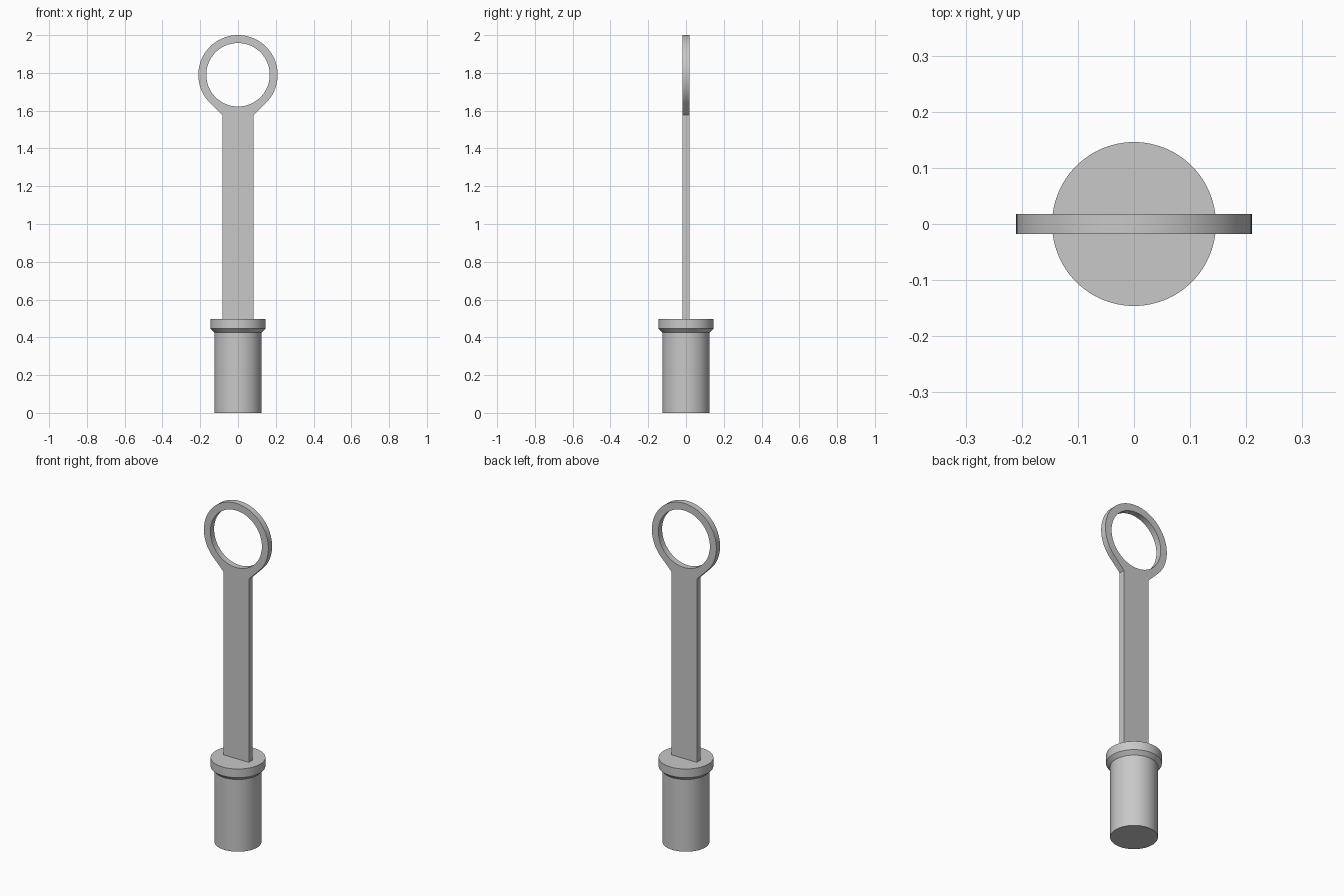
import bpy
import bmesh
from math import cos, sin, pi, radians

if "Cube" in bpy.data.objects:
    bpy.data.objects.remove(bpy.data.objects["Cube"], do_unlink=True)

# One plain grey for everything
GREY = (0.58, 0.58, 0.58, 1.0)
grey = bpy.data.materials.new("plain grey")
grey.use_nodes = True
grey.diffuse_color = GREY
grey.node_tree.nodes["Principled BSDF"].inputs["Base Color"].default_value = GREY

RING_Z, RING_R, HOLE_R = 1.79, 0.21, 0.168
STEM_HALF, PLATE_HALF = 0.083, 0.0175
BASE_TOP = 0.497


def finish(obj):
    """Give the part its colour and smooth shading with sharp edges."""
    obj.data.materials.clear()
    obj.data.materials.append(grey)
    bpy.ops.object.select_all(action="DESELECT")
    obj.select_set(True)
    bpy.context.view_layer.objects.active = obj
    bpy.ops.object.shade_smooth_by_angle(angle=radians(30))


def arc(radius, start, end, steps):
    angles = [radians(start + (end - start) * i / steps) for i in range(steps + 1)]
    return [(radius * cos(a), RING_Z + radius * sin(a)) for a in angles]


def add_outline(curve, points):
    spline = curve.splines.new("POLY")
    spline.points.add(len(points) - 1)
    for point, (x, z) in zip(spline.points, points):
        point.co = (x, z, 0, 1)
    spline.use_cyclic_u = True


def ring_handle():
    """Flat plate: straight stem, tangent shoulders and a ring with a round hole."""
    curve = bpy.data.curves.new("ring_handle", "CURVE")
    curve.dimensions = "2D"
    curve.fill_mode = "BOTH"
    curve.extrude = PLATE_HALF

    rim = arc(RING_R, -45, 225, 72)
    shoulder_z = rim[0][1] - (rim[0][0] - STEM_HALF)
    stem = [(-STEM_HALF, shoulder_z), (-STEM_HALF, BASE_TOP),
            (STEM_HALF, BASE_TOP), (STEM_HALF, shoulder_z)]
    add_outline(curve, rim + stem)
    add_outline(curve, arc(HOLE_R, 0, 360, 96)[:-1])

    obj = bpy.data.objects.new("ring_handle", curve)
    bpy.context.collection.objects.link(obj)
    obj.rotation_euler.x = pi / 2
    bpy.ops.object.select_all(action="DESELECT")
    obj.select_set(True)
    bpy.context.view_layer.objects.active = obj
    bpy.ops.object.convert(target="MESH")
    bpy.ops.object.transform_apply(location=False, rotation=True, scale=False)

    # Weld the faces to the walls
    bm = bmesh.new()
    bm.from_mesh(obj.data)
    bmesh.ops.remove_doubles(bm, verts=bm.verts, dist=0.0001)
    bmesh.ops.recalc_face_normals(bm, faces=bm.faces)
    bm.to_mesh(obj.data)
    bm.free()
    finish(obj)


def collared_base(segments=96):
    """Turned cylinder with a chamfer under a wider collar."""
    profile = [(0.125, 0), (0.125, 0.425), (0.146, 0.446), (0.146, BASE_TOP)]
    bm = bmesh.new()
    rings = [[bm.verts.new((r * cos(2 * pi * i / segments),
                            r * sin(2 * pi * i / segments), z))
              for i in range(segments)] for r, z in profile]
    for low, high in zip(rings, rings[1:]):
        for i in range(segments):
            j = (i + 1) % segments
            bm.faces.new((low[i], low[j], high[j], high[i]))
    bm.faces.new(rings[0][::-1])
    bm.faces.new(rings[-1])
    mesh = bpy.data.meshes.new("collared_base")
    bm.to_mesh(mesh)
    bm.free()
    obj = bpy.data.objects.new("collared_base", mesh)
    bpy.context.collection.objects.link(obj)
    finish(obj)


ring_handle()
collared_base()
